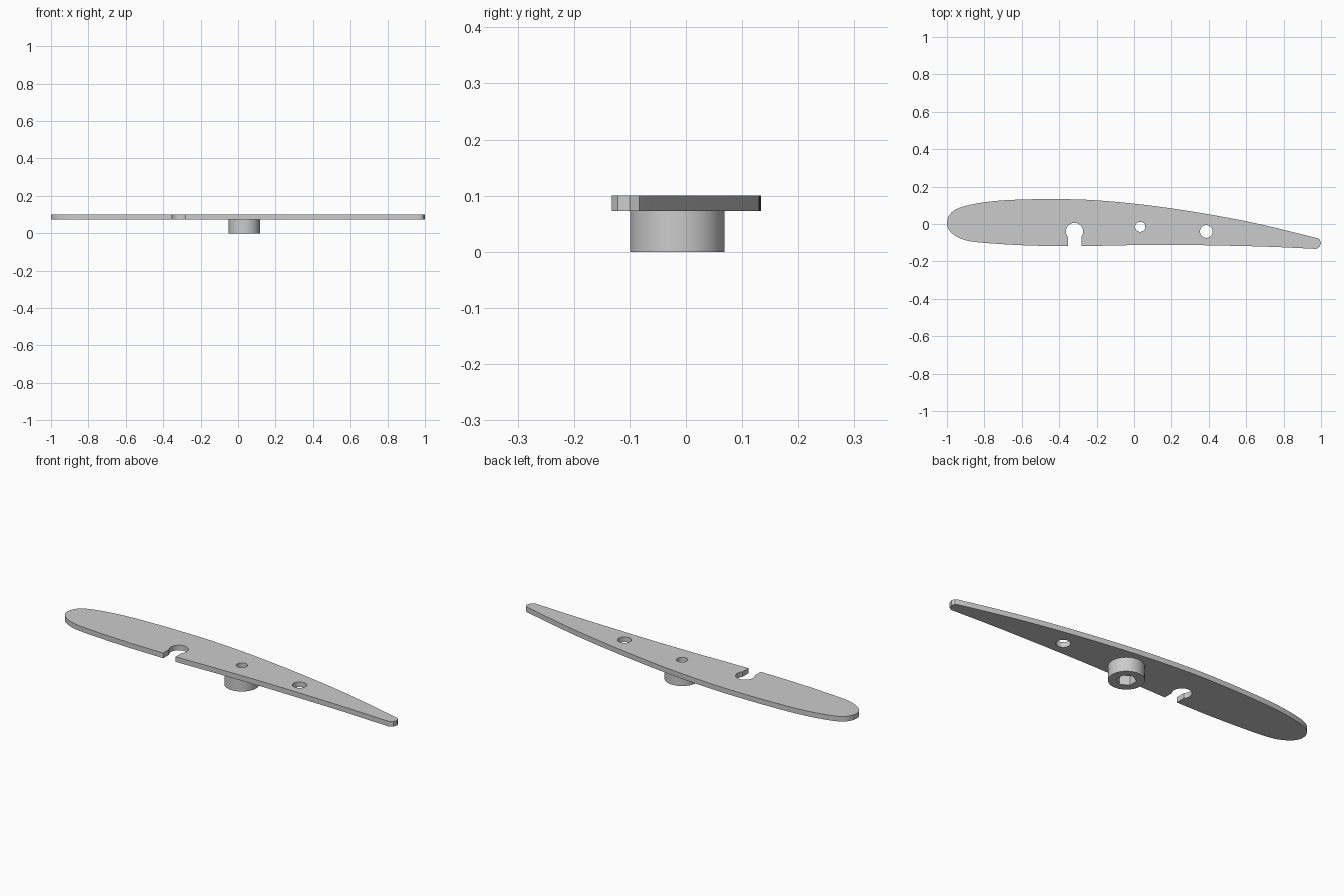
import bpy, bmesh, math
from mathutils import Vector

cube = bpy.data.objects.get("Cube")
if cube:
    bpy.data.objects.remove(cube, do_unlink=True)

grey = bpy.data.materials.new("plain grey")
grey.use_nodes = True
grey.diffuse_color = (0.6, 0.6, 0.6, 1)
grey.node_tree.nodes["Principled BSDF"].inputs["Base Color"].default_value = (0.6, 0.6, 0.6, 1)

PLATE_BOTTOM, PLATE_TOP = 0.073, 0.1


def prism(name, points, z0, z1):
    """Extrude a closed outline straight up from z0 to z1."""
    bm = bmesh.new()
    face = bm.faces.new([bm.verts.new((x, y, z0)) for x, y in points])
    side = bmesh.ops.extrude_face_region(bm, geom=[face])["geom"]
    bmesh.ops.translate(bm, vec=(0, 0, z1 - z0),
                        verts=[v for v in side if isinstance(v, bmesh.types.BMVert)])
    bmesh.ops.recalc_face_normals(bm, faces=bm.faces)
    mesh = bpy.data.meshes.new(name)
    bm.to_mesh(mesh)
    bm.free()
    mesh.materials.append(grey)
    obj = bpy.data.objects.new(name, mesh)
    bpy.context.collection.objects.link(obj)
    return obj


def circle(x, y, r, n=48, start=0.0):
    angles = [start + math.tau * i / n for i in range(n)]
    return [(x + r * math.cos(a), y + r * math.sin(a)) for a in angles]


def spline(points, steps=5):
    """Smooth open path through the points."""
    p = [Vector(q) for q in points]
    p = [2 * p[0] - p[1]] + p + [2 * p[-1] - p[-2]]
    path = []
    for a, b, c, d in zip(p, p[1:], p[2:], p[3:]):
        for i in range(steps):
            t = i / steps
            path.append(0.5 * (2 * b + (c - a) * t + (2 * a - 5 * b + 4 * c - d) * t * t
                               + (3 * b - a - 3 * c + d) * t ** 3))
    return [tuple(q) for q in path] + [tuple(points[-1])]


def cut(obj, points, z0, z1):
    cutter = prism("cutter", points, z0, z1)
    cutter.hide_render = True
    mod = obj.modifiers.new("cut", "BOOLEAN")
    mod.operation, mod.solver, mod.object = "DIFFERENCE", "EXACT", cutter
    bpy.context.view_layer.objects.active = obj
    bpy.ops.object.modifier_apply(modifier=mod.name)
    bpy.data.objects.remove(cutter, do_unlink=True)


# Wing-section plate: smooth body from lower tail round the nose to upper tail
body = [(0.975, -0.133), (0.73, -0.122), (0.5, -0.116), (0.25, -0.112), (0, -0.113),
        (-0.29, -0.118), (-0.56, -0.115), (-0.8, -0.101), (-0.9, -0.087), (-0.957, -0.062),
        (-0.99, -0.03), (-1, 0.005), (-0.987, 0.048), (-0.945, 0.082), (-0.85, 0.108),
        (-0.72, 0.125), (-0.56, 0.132), (-0.42, 0.133), (-0.24, 0.129), (0, 0.109),
        (0.25, 0.076), (0.51, 0.032), (0.73, -0.014), (0.98, -0.076)]
blunt_tip = [(0.993, -0.083), (1, -0.1), (0.993, -0.122)]
plate = prism("wing_plate", spline(body) + blunt_tip, PLATE_BOTTOM, PLATE_TOP)

# Round holes and keyhole slot
HUB = (0.033, -0.015)
cut(plate, circle(*HUB, 0.027), 0, 0.2)
cut(plate, circle(0.387, -0.04, 0.034), 0, 0.2)
cut(plate, circle(-0.318, -0.04, 0.046), 0, 0.2)
cut(plate, [(-0.354, -0.2), (-0.282, -0.2), (-0.282, -0.04), (-0.354, -0.04)], 0, 0.2)

# Round boss underneath with a hexagonal nut pocket
boss = prism("boss", circle(*HUB, 0.084, 64), 0, PLATE_BOTTOM)
cut(boss, circle(*HUB, 0.047, 6, math.pi / 2), -0.1, 0.2)

# Smooth curved walls, crisp rims
for obj in (plate, boss):
    bpy.ops.object.select_all(action="DESELECT")
    obj.select_set(True)
    bpy.context.view_layer.objects.active = obj
    bpy.ops.object.shade_smooth_by_angle(angle=math.radians(25))
